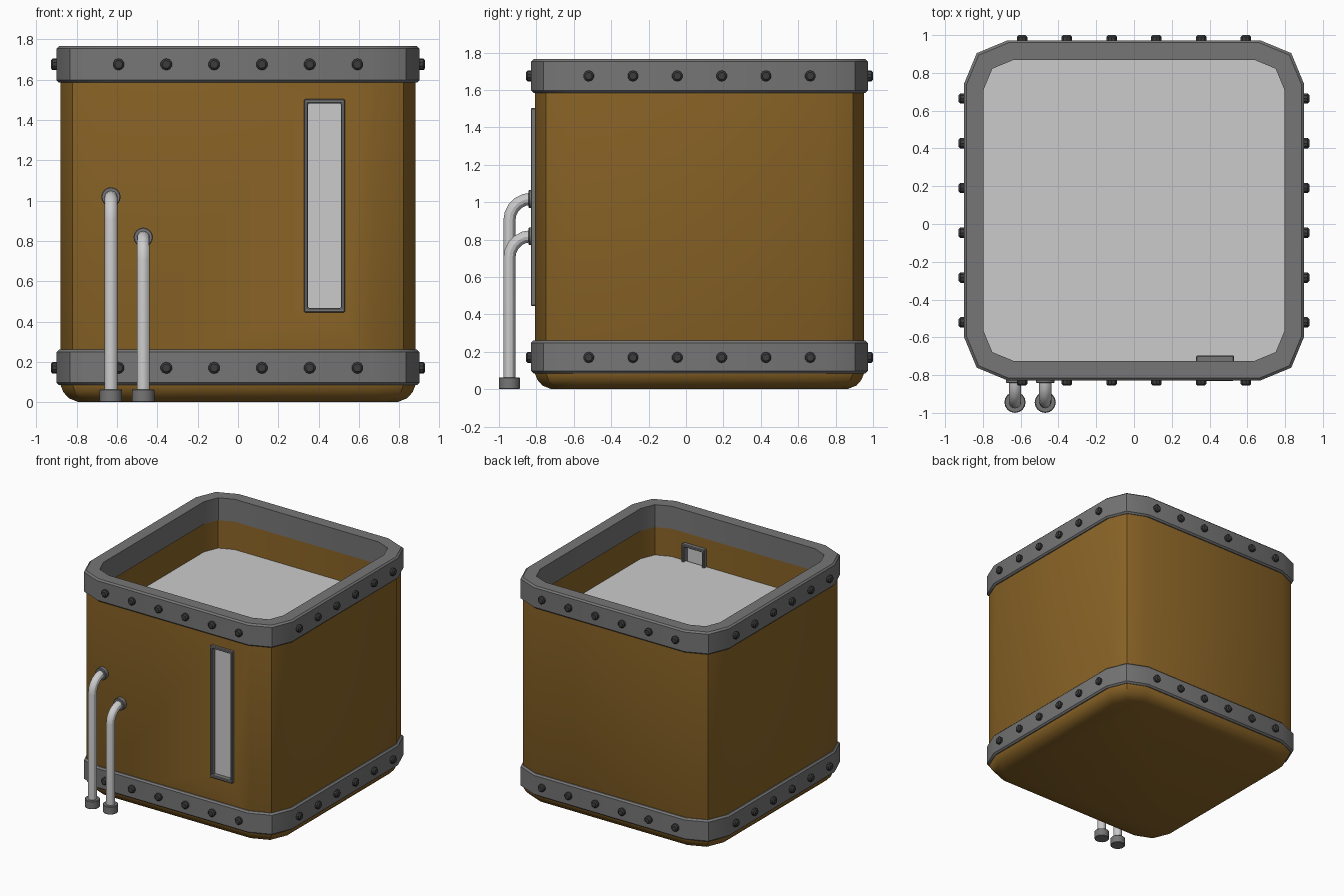
import bpy, bmesh, math
from mathutils import Matrix, Vector

if "Cube" in bpy.data.objects:
    bpy.data.objects.remove(bpy.data.objects["Cube"])

CY = 0.072  # tank centre in y


def material(name, r, g, b):
    m = bpy.data.materials.new(name)
    m.diffuse_color = (r, g, b, 1)
    m.use_nodes = True
    m.node_tree.nodes["Principled BSDF"].inputs["Base Color"].default_value = m.diffuse_color
    return m


BROWN = material("brown_paint", 0.26, 0.13, 0.02)
IRON = material("dark_iron", 0.18, 0.18, 0.18)
BLACK = material("bolt_iron", 0.045, 0.045, 0.045)


def select(ob):
    bpy.ops.object.select_all(action='DESELECT')
    ob.select_set(True)
    bpy.context.view_layer.objects.active = ob


def smooth(ob):
    select(ob)
    bpy.ops.object.shade_smooth_by_angle(angle=math.radians(30))


def finish(name, bm, mat=None):
    bmesh.ops.recalc_face_normals(bm, faces=bm.faces)
    me = bpy.data.meshes.new(name)
    bm.to_mesh(me)
    bm.free()
    ob = bpy.data.objects.new(name, me)
    bpy.context.collection.objects.link(ob)
    if mat:
        me.materials.append(mat)
    return ob


def apply(ob, kind, **settings):
    mod = ob.modifiers.new(kind, kind)
    for k, v in settings.items():
        setattr(mod, k, v)
    select(ob)
    bpy.ops.object.modifier_apply(modifier=mod.name)


def ring(bm, half, r, z):
    """Square loop with two-segment rounded corners."""
    vs = []
    for c in range(4):
        sx, sy = ((1, 1), (-1, 1), (-1, -1), (1, -1))[c]
        for s in range(3):
            a = math.radians(90 * c + 45 * s)
            vs.append(bm.verts.new((sx * (half - r) + r * math.cos(a),
                                    CY + sy * (half - r) + r * math.sin(a), z)))
    return vs


def loft(name, profile, mat=None, closed=False):
    bm = bmesh.new()
    rings = [ring(bm, *p) for p in profile]
    pairs = list(zip(rings, rings[1:]))
    if closed:
        pairs.append((rings[-1], rings[0]))
    else:
        bm.faces.new(rings[0])
        if len(rings) > 1:
            bm.faces.new(rings[-1])
    for a, b in pairs:
        for i in range(12):
            j = (i + 1) % 12
            bm.faces.new((a[i], a[j], b[j], b[i]))
    return finish(name, bm, mat)


def box(name, x0, x1, y0, y1, z0, z1, mat=None):
    bm = bmesh.new()
    m = Matrix.Translation(((x0 + x1) / 2, (y0 + y1) / 2, (z0 + z1) / 2)) \
        @ Matrix.Diagonal((x1 - x0, y1 - y0, z1 - z0, 1))
    bmesh.ops.create_cube(bm, size=1, matrix=m)
    return finish(name, bm, mat)


def cut(ob, cutter):
    apply(ob, 'BOOLEAN', object=cutter, operation='DIFFERENCE', solver='EXACT')
    bpy.data.objects.remove(cutter)


# Tank body with hollow inside and window opening
body = loft("tank_body", [(0.79, 0.17, 0.0), (0.84, 0.19, 0.02), (0.866, 0.2, 0.05),
                          (0.88, 0.205, 0.085), (0.88, 0.205, 1.65),
                          (0.803, 0.162, 1.65), (0.803, 0.162, 0.1)], BROWN)
cut(body, box("window_cutter", 0.335, 0.52, -0.9, -0.65, 0.455, 1.49))
smooth(body)

# Liquid surface
loft("liquid", [(0.8, 0.16, 1.36)])


# Riveted bands
def band(name, z0, z1, inner, inner_r):
    c = 0.012
    smooth(loft(name, [(inner, inner_r, z0), (0.9 - c, 0.225, z0), (0.9, 0.23, z0 + c),
                       (0.9, 0.23, z1 - c), (0.9 - c, 0.225, z1), (inner, inner_r, z1)],
                IRON, closed=True))


band("top_band", 1.585, 1.765, 0.797, 0.16)
band("bottom_band", 0.085, 0.26, 0.86, 0.2)

# Bolts on all four sides of both bands
bm = bmesh.new()
for side in range(4):
    turn = Matrix.Translation((0, CY, 0)) @ Matrix.Rotation(side * math.pi / 2, 4, 'Z')
    for z in (0.17, 1.675):
        for i in range(6):
            place = Matrix.Translation(((i - 2.5) * 0.237, -0.908, z))
            bmesh.ops.create_cone(bm, cap_ends=True, segments=10, radius1=0.029,
                                  radius2=0.029, depth=0.04,
                                  matrix=turn @ place @ Matrix.Rotation(math.pi / 2, 4, 'X'))
bolts = finish("bolts", bm, BLACK)
apply(bolts, 'BEVEL', width=0.009, segments=1, limit_method='ANGLE',
      angle_limit=math.radians(60))
smooth(bolts)

# Gauge window: frame and glass
frame = box("window_frame", 0.328, 0.53, -0.83, -0.697, 0.445, 1.503, IRON)
cut(frame, box("frame_cutter", 0.348, 0.51, -0.9, -0.6, 0.467, 1.481))
apply(frame, 'BEVEL', width=0.005, segments=1, limit_method='ANGLE')
box("window_glass", 0.34, 0.518, -0.79, -0.745, 0.46, 1.488)


def cylinder(name, loc, r, depth, axis_y=False):
    bm = bmesh.new()
    m = Matrix.Translation(loc)
    if axis_y:
        m = m @ Matrix.Rotation(math.pi / 2, 4, 'X')
    bmesh.ops.create_cone(bm, cap_ends=True, segments=16, radius1=r, radius2=r,
                          depth=depth, matrix=m)
    ob = finish(name, bm, IRON)
    apply(ob, 'BEVEL', width=0.004, segments=1, limit_method='ANGLE',
          angle_limit=math.radians(60))
    smooth(ob)


# Bent pipes with wall flanges and feet
def pipe(name, x, top):
    y, r = -0.944, 0.115
    pts = [(x, -0.79, top)]
    for i in range(6):
        a = math.radians(90 + 18 * i)
        pts.append((x, y + r + r * math.cos(a), top - r + r * math.sin(a)))
    pts.append((x, y, 0.03))
    cu = bpy.data.curves.new(name, 'CURVE')
    cu.dimensions = '3D'
    cu.bevel_depth = 0.032
    cu.bevel_resolution = 4
    sp = cu.splines.new('POLY')
    sp.points.add(len(pts) - 1)
    for p, co in zip(sp.points, pts):
        p.co = (*co, 1)
    ob = bpy.data.objects.new(name, cu)
    bpy.context.collection.objects.link(ob)
    select(ob)
    bpy.ops.object.convert(target='MESH')
    smooth(bpy.context.object)
    cylinder(name + "_flange", (x, -0.822, top), 0.048, 0.04, True)
    cylinder(name + "_foot", (x, y, 0.032), 0.056, 0.064)


pipe("tall_pipe", -0.63, 1.018)
pipe("short_pipe", -0.47, 0.818)
